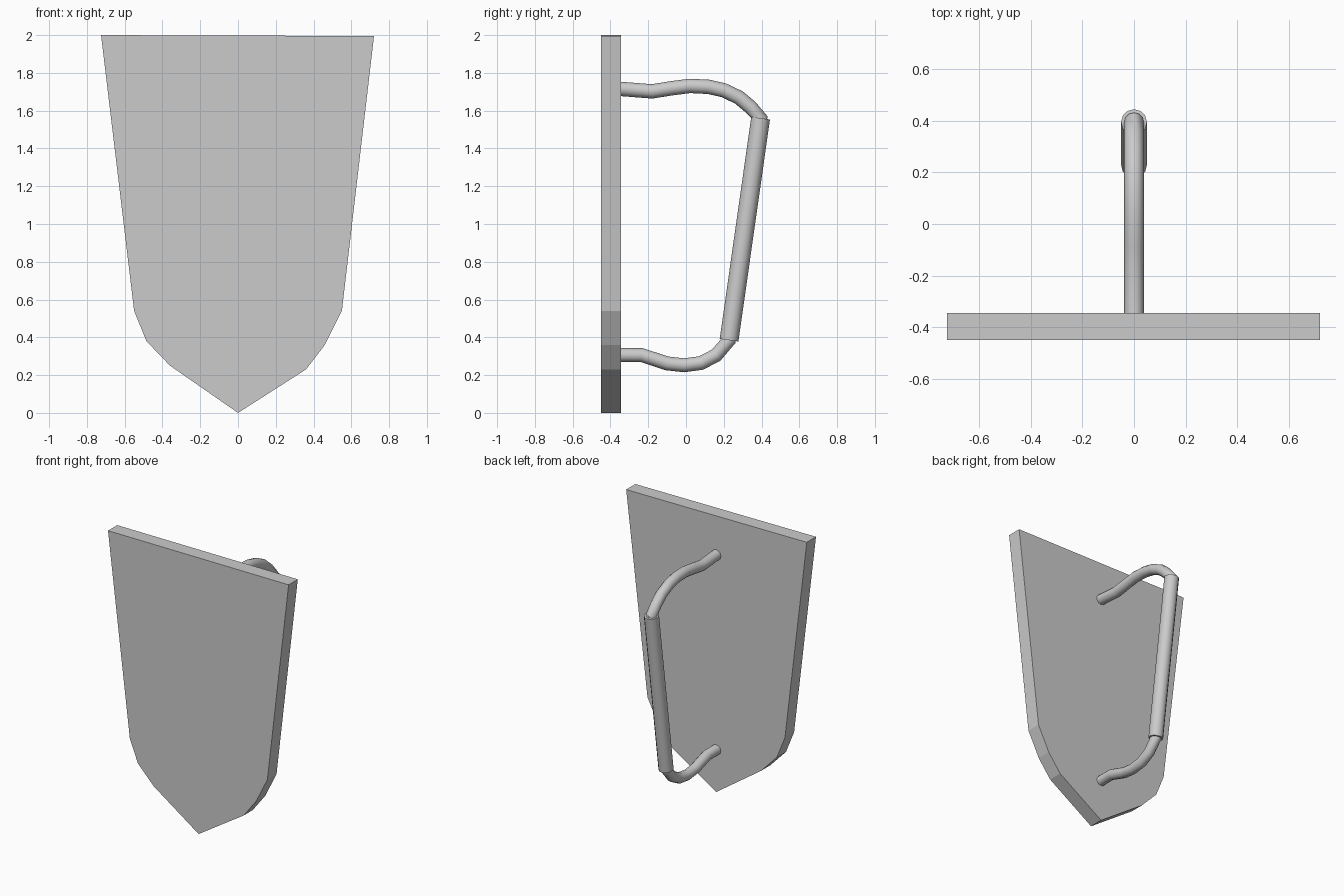
import bpy, bmesh, math

cube = bpy.data.objects.get("Cube")
if cube:
    bpy.data.objects.remove(cube, do_unlink=True)

# One plain grey for everything
GREY = (0.6, 0.6, 0.6, 1)
grey = bpy.data.materials.new("plain grey")
grey.use_nodes = True
grey.diffuse_color = GREY
grey.node_tree.nodes["Principled BSDF"].inputs["Base Color"].default_value = GREY


def add_object(name, data):
    obj = bpy.data.objects.new(name, data)
    bpy.context.collection.objects.link(obj)
    data.materials.append(grey)
    return obj


def plate(name, outline, front, back):
    """Extrude an (x, z) outline from y = front to y = back."""
    bm = bmesh.new()
    face = bm.faces.new([bm.verts.new((x, front, z)) for x, z in outline])
    new = bmesh.ops.extrude_face_region(bm, geom=[face])["geom"]
    for v in new:
        if isinstance(v, bmesh.types.BMVert):
            v.co.y = back
    bmesh.ops.recalc_face_normals(bm, faces=bm.faces)
    mesh = bpy.data.meshes.new(name)
    bm.to_mesh(mesh)
    bm.free()
    return add_object(name, mesh)


def tube(name, path, radius):
    """Sweep a round section along a (y, z) path in the middle plane."""
    curve = bpy.data.curves.new(name, "CURVE")
    curve.dimensions = "3D"
    curve.bevel_depth = radius
    curve.bevel_resolution = 4
    curve.use_fill_caps = True
    spline = curve.splines.new("POLY")
    spline.points.add(len(path) - 1)
    for point, (y, z) in zip(spline.points, path):
        point.co = (0, y, z, 1)
    obj = add_object(name, curve)
    bpy.ops.object.select_all(action="DESELECT")
    obj.select_set(True)
    bpy.context.view_layer.objects.active = obj
    bpy.ops.object.convert(target="MESH")
    bpy.ops.object.shade_smooth_by_angle(angle=math.radians(40))
    return bpy.context.object


# Shield board: straight top, tapered sides, slightly uneven pointed foot
plate("shield_board",
      [(-0.725, 2), (-0.55, 0.54), (-0.485, 0.38), (-0.36, 0.25), (0, 0),
       (0.36, 0.23), (0.46, 0.36), (0.55, 0.54), (0.72, 1.995)],
      -0.45, -0.345)

# Handle: two bent arms joined by a thicker, leaning grip
grip_top, grip_foot = (0.395, 1.56), (0.228, 0.385)
tube("upper_arm",
     [(-0.37, 1.717), (-0.18, 1.702), (-0.08, 1.718), (0.02, 1.731), (0.12, 1.726),
      (0.2, 1.708), (0.28, 1.67), (0.34, 1.62), grip_top, (0.385, 1.5)], 0.038)
tube("lower_arm",
     [(-0.37, 0.306), (-0.235, 0.306), (-0.1, 0.262), (-0.01, 0.252), (0.08, 0.264),
      (0.16, 0.306), grip_foot, (0.236, 0.44)], 0.037)
tube("grip", [grip_top, grip_foot], 0.05)
